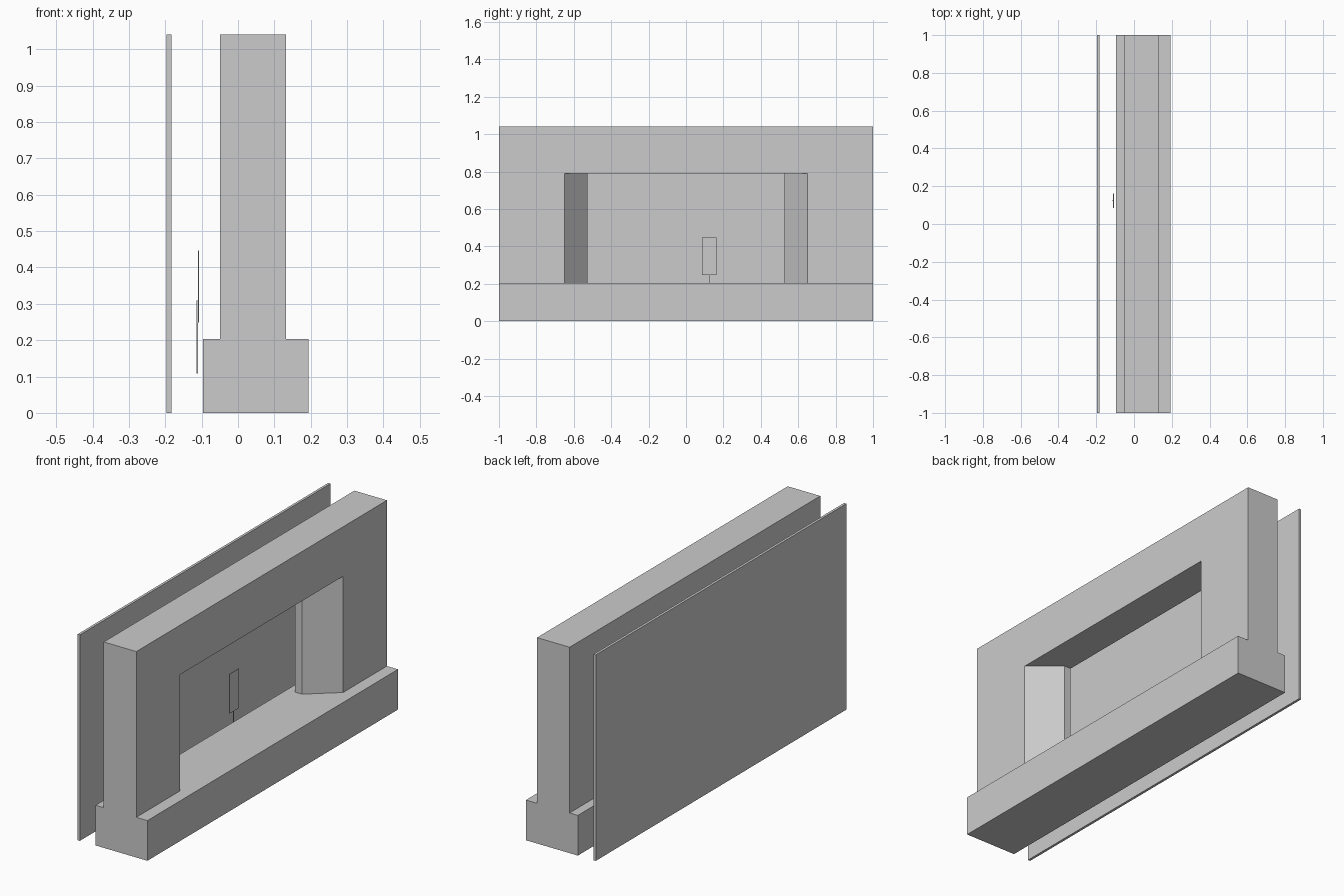
import bpy, bmesh

if "Cube" in bpy.data.objects:
    bpy.data.objects.remove(bpy.data.objects["Cube"])

TOP = 1.04        # overall height
BASE_TOP = 0.203  # top of plinth
HEAD = 0.79       # top of the opening


def finish(name, bm):
    bmesh.ops.recalc_face_normals(bm, faces=bm.faces)
    mesh = bpy.data.meshes.new(name)
    bm.to_mesh(mesh)
    bm.free()
    obj = bpy.data.objects.new(name, mesh)
    bpy.context.collection.objects.link(obj)
    return obj


def box(name, lo, hi):
    bm = bmesh.new()
    bmesh.ops.create_cube(bm, size=1)
    for v in bm.verts:
        v.co = [(a + b) / 2 + c * (b - a) for a, b, c in zip(lo, hi, v.co)]
    return finish(name, bm)


def portal(name, stations):
    """Loft an upside-down U through (x, half opening width) stations."""
    bm = bmesh.new()
    rings = []
    for x, w in stations:
        outline = [(-1, BASE_TOP), (-1, TOP), (1, TOP), (1, BASE_TOP),
                   (w, BASE_TOP), (w, HEAD), (-w, HEAD), (-w, BASE_TOP)]
        rings.append([bm.verts.new((x, y, z)) for y, z in outline])
    for a, b in zip(rings, rings[1:]):
        for i in range(8):
            j = (i + 1) % 8
            bm.faces.new((a[i], a[j], b[j], b[i]))
    bm.faces.new(rings[0])
    bm.faces.new(rings[-1])
    return finish(name, bm)


# Wall with a splayed window opening, standing on a wider plinth
portal("wall", [(0.132, 0.65), (-0.012, 0.527), (-0.05, 0.527)])
box("plinth", (-0.096, -1, 0), (0.194, 1, BASE_TOP))

# Thin backdrop behind the wall
box("back_panel", (-0.196, -1, 0), (-0.183, 1, TOP))

# Small plate on a thin stake between wall and backdrop
box("plate", (-0.110, 0.085, 0.248), (-0.107, 0.162, 0.447))
box("stake", (-0.1135, 0.122, 0.108), (-0.110, 0.126, 0.309))
